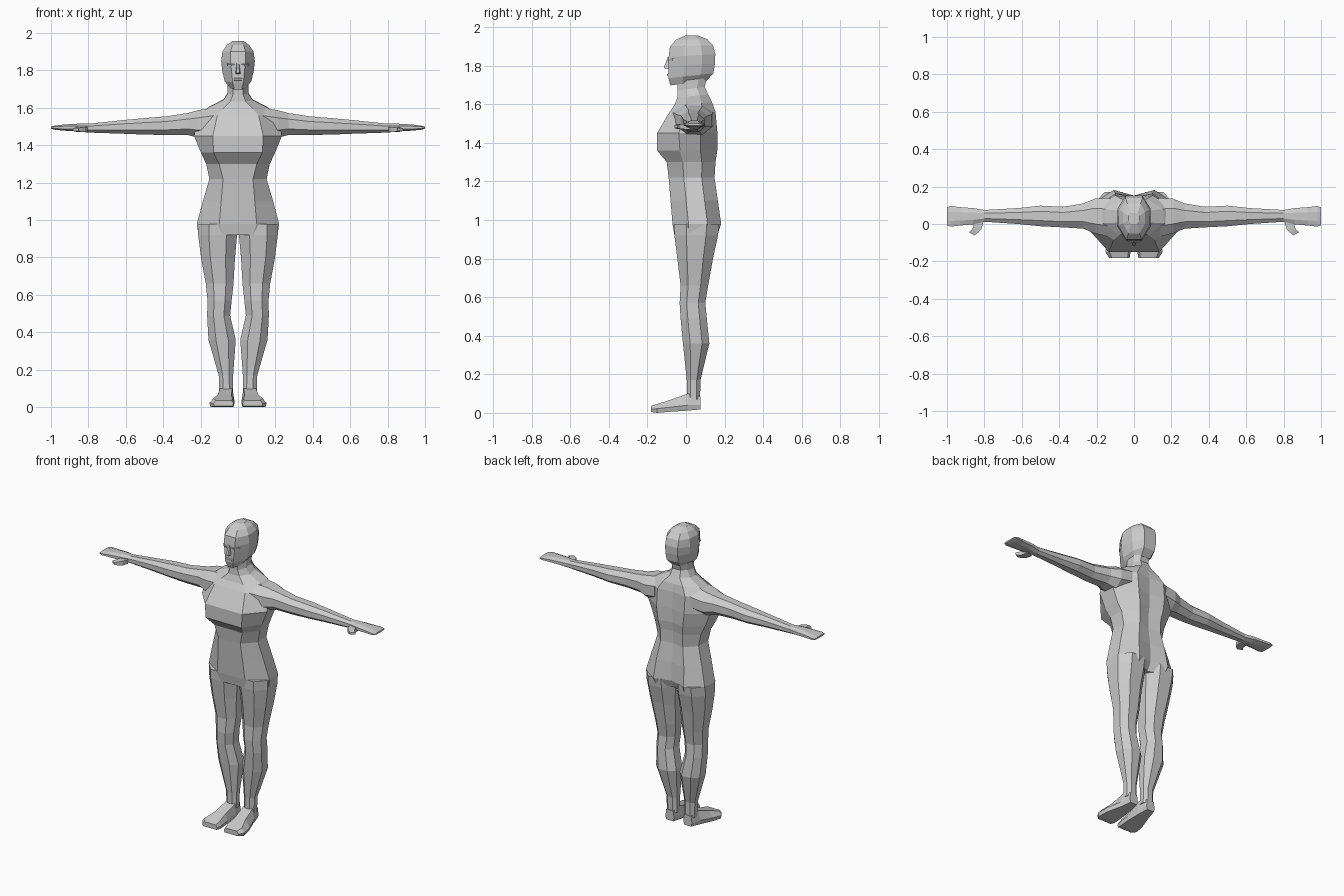
import bpy, bmesh, math

grey = bpy.data.materials.new("light grey")
grey.diffuse_color = (0.6, 0.6, 0.6, 1)


def loft(name, rings, mirror=False):
    """Skin a list of equal-length point rings and cap both ends."""
    bm = bmesh.new()
    loops = [[bm.verts.new(p) for p in ring] for ring in rings]
    n = len(loops[0])
    for a, b in zip(loops, loops[1:]):
        for i in range(n):
            j = (i + 1) % n
            bm.faces.new((a[i], a[j], b[j], b[i]))
    bm.faces.new(loops[0][::-1])
    bm.faces.new(loops[-1])
    bmesh.ops.recalc_face_normals(bm, faces=bm.faces)
    me = bpy.data.meshes.new(name)
    bm.to_mesh(me)
    bm.free()
    me.materials.append(grey)
    ob = bpy.data.objects.new(name, me)
    bpy.context.collection.objects.link(ob)
    if mirror:
        ob.modifiers.new("mirror", "MIRROR").use_mirror_merge = False
    return ob


def body_ring(zf, zb, w, wf, yf, wb, yb, crease=0.0, f=0.33, b=0.72):
    """Symmetric ten-point section: flat front, two side edges, creased back."""
    ys, yt = yf + (yb - yf) * f, yf + (yb - yf) * b
    half = [(wf, yf), (w, ys), (w * 0.97, yt), (wb, yb)]
    pts = [(0, yf)] + half + [(0, yb - crease)] + [(-x, y) for x, y in half[::-1]]
    return [(x, y, zf + (zb - zf) * (y - yf) / (yb - yf)) for x, y in pts]


def octagon(a0, a1, b0, b1, k=0.45):
    """Eight-sided outline inside a rectangle."""
    ca, cb, ha, hb = (a0 + a1) / 2, (b0 + b1) / 2, (a1 - a0) / 2, (b1 - b0) / 2
    uv = [(-k, -1), (k, -1), (1, -k), (1, k), (k, 1), (-k, 1), (-1, k), (-1, -k)]
    return [(ca + u * ha, cb + v * hb) for u, v in uv]


# torso and neck, from hips upwards
loft("torso", [
    body_ring(0.92, 0.93, 0.212, 0.08, -0.06, 0.10, 0.165, 0.04),
    body_ring(0.98, 0.98, 0.22, 0.10, -0.07, 0.11, 0.182, 0.03),
    body_ring(1.10, 1.10, 0.188, 0.09, -0.08, 0.10, 0.165, 0.015),
    body_ring(1.22, 1.22, 0.153, 0.08, -0.09, 0.08, 0.148, 0.015),
    body_ring(1.30, 1.30, 0.17, 0.10, -0.10, 0.08, 0.153, 0.02),
    body_ring(1.36, 1.36, 0.198, 0.13, -0.15, 0.09, 0.162, 0.02, 0.38),
    body_ring(1.45, 1.45, 0.235, 0.135, -0.15, 0.10, 0.163, 0.02, 0.36),
    body_ring(1.56, 1.56, 0.215, 0.11, -0.085, 0.10, 0.153, 0.012),
    body_ring(1.595, 1.61, 0.16, 0.08, -0.06, 0.07, 0.135),
    body_ring(1.635, 1.65, 0.08, 0.04, -0.045, 0.035, 0.115),
    body_ring(1.67, 1.69, 0.055, 0.028, -0.043, 0.03, 0.097),
    body_ring(1.73, 1.75, 0.055, 0.025, -0.045, 0.03, 0.11),
])

# head
loft("head", [
    body_ring(1.698, 1.72, 0.042, 0.02, -0.080, 0.03, 0.105),
    body_ring(1.735, 1.76, 0.072, 0.028, -0.092, 0.04, 0.142),
    body_ring(1.80, 1.81, 0.085, 0.035, -0.090, 0.045, 0.15),
    body_ring(1.845, 1.86, 0.09, 0.04, -0.090, 0.045, 0.152),
    body_ring(1.90, 1.905, 0.083, 0.04, -0.083, 0.045, 0.14),
    body_ring(1.935, 1.937, 0.06, 0.03, -0.050, 0.035, 0.11),
    body_ring(1.957, 1.957, 0.03, 0.015, 0.0, 0.02, 0.06),
])

# nose wedge, lips and eyelids
loft("nose", [
    [(-0.016, -0.08, 1.78), (0.016, -0.08, 1.78), (0.008, -0.116, 1.787), (-0.008, -0.116, 1.787)],
    [(-0.008, -0.08, 1.845), (0.008, -0.08, 1.845), (0.004, -0.094, 1.845), (-0.004, -0.094, 1.845)],
])
loft("lips", [
    [(x, -0.085, 1.74), (x, -0.098, 1.747), (x, -0.098, 1.755), (x, -0.085, 1.762)]
    for x in (-0.022, 0.022)
])
loft("eyelid", [
    [(x, y + 0.02, 1.823), (x, y - 0.003, 1.825), (x, y - 0.005, 1.833), (x, y + 0.02, 1.842)]
    for x, y in ((0.018, -0.089), (0.036, -0.089), (0.058, -0.066))
], mirror=True)

# arm with flat hand: x, z low, z high, y front, y back
arm = [(0.13, 1.45, 1.60, -0.07, 0.14), (0.21, 1.44, 1.588, -0.05, 0.135),
       (0.27, 1.455, 1.572, -0.025, 0.11), (0.38, 1.455, 1.555, -0.018, 0.092),
       (0.50, 1.457, 1.545, -0.012, 0.098), (0.62, 1.462, 1.534, 0.0, 0.085),
       (0.80, 1.468, 1.515, 0.012, 0.075), (0.86, 1.474, 1.515, -0.002, 0.085),
       (0.93, 1.478, 1.511, -0.008, 0.09), (0.98, 1.483, 1.505, -0.014, 0.096),
       (1.00, 1.489, 1.499, -0.008, 0.09)]
loft("arm", [[(x, y, z) for y, z in octagon(y0, y1, z0, z1)]
             for x, z0, z1, y0, y1 in arm], mirror=True)

# thumb: centre x, y, half width, half height
loft("thumb", [
    [(x - w, y - w * 0.6, 1.484 - h), (x + w, y + w * 0.6, 1.484 - h),
     (x + w, y + w * 0.6, 1.484 + h), (x - w, y - w * 0.6, 1.484 + h)]
    for x, y, w, h in ((0.83, 0.025, 0.025, 0.014), (0.837, -0.018, 0.02, 0.014),
                       (0.85, -0.038, 0.015, 0.012), (0.868, -0.052, 0.014, 0.007))
], mirror=True)

# leg: z, inner x, outer x, y front, y back
leg = [(0.98, 0.004, 0.214, -0.062, 0.172), (0.92, 0.005, 0.213, -0.06, 0.166),
       (0.80, 0.016, 0.198, -0.045, 0.14), (0.66, 0.024, 0.172, -0.028, 0.115),
       (0.57, 0.034, 0.163, -0.033, 0.10), (0.49, 0.042, 0.165, -0.028, 0.108),
       (0.36, 0.012, 0.158, -0.016, 0.121), (0.17, 0.026, 0.103, 0.004, 0.075),
       (0.07, 0.026, 0.10, 0.005, 0.073)]
loft("leg", [[(x, y, z) for x, y in octagon(x0, x1, y0, y1)]
             for z, x0, x1, y0, y1 in leg], mirror=True)

# foot: y, inner x, outer x, sole z, edge z, top z, top inner x, top outer x
foot = [(0.076, 0.034, 0.096, 0.018, 0.04, 0.085, 0.04, 0.09),
        (0.01, 0.024, 0.112, 0.012, 0.04, 0.10, 0.03, 0.096),
        (-0.08, 0.018, 0.142, 0.006, 0.03, 0.068, 0.036, 0.108),
        (-0.15, 0.018, 0.153, 0.0, 0.022, 0.046, 0.03, 0.132),
        (-0.182, 0.024, 0.132, 0.005, 0.02, 0.036, 0.034, 0.118)]
loft("foot", [[(x0 + 0.006, y, s), (x1 - 0.006, y, s), (x1, y, e),
               (t1, y, t), (t0, y, t), (x0, y, e)]
              for y, x0, x1, s, e, t, t0, t1 in foot], mirror=True)
